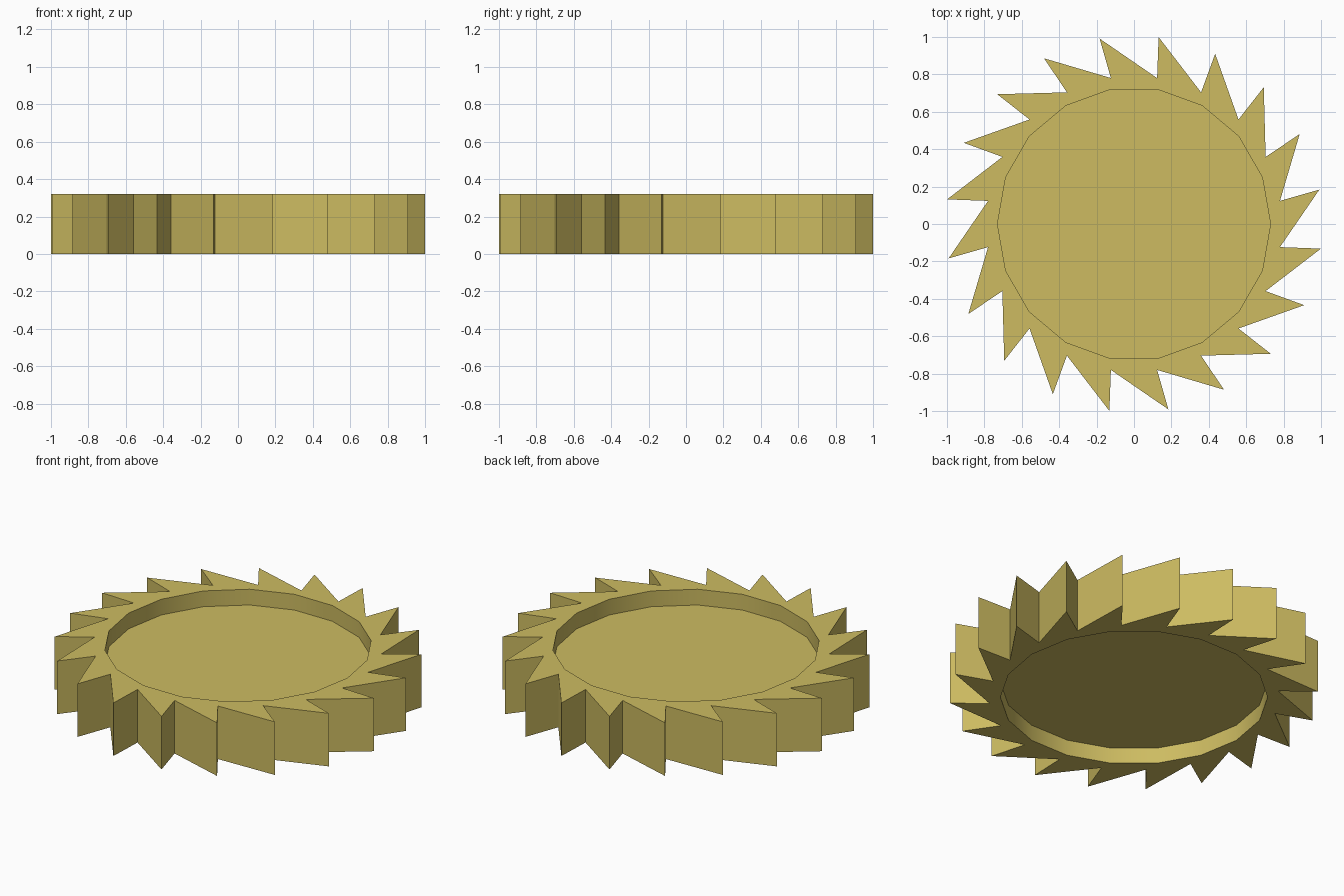
import bpy, bmesh, math

if "Cube" in bpy.data.objects:
    bpy.data.objects.remove(bpy.data.objects["Cube"])

H, DEPTH = 0.32, 0.095         # thickness, recess depth
TEETH, SIDES = 20, 18          # saw teeth, sides of the recess
R_TIP, R_ROOT, R_IN = 1.008, 0.79, 0.73


def polar(r, deg):
    a = math.radians(deg)
    return r * math.cos(a), r * math.sin(a)


# Profiles: overhanging saw teeth outside, 18-sided recess inside
outer = []
for i in range(TEETH):
    outer += [polar(R_ROOT, 9 + 18 * i), polar(R_TIP, 28.5 + 18 * i)]
inner = [polar(R_IN, 360 / SIDES * i) for i in range(SIDES)]

bm = bmesh.new()


def ring(points, z):
    vs = [bm.verts.new((x, y, z)) for x, y in points]
    for i in range(len(vs)):
        bm.edges.new((vs[i - 1], vs[i]))
    return vs


def ring_edges(vs):
    return [bm.edges.get((vs[i - 1], vs[i])) for i in range(len(vs))]


def wall(a, b):
    for i in range(len(a)):
        bm.faces.new((a[i - 1], a[i], b[i], b[i - 1]))


# Rim face and recessed disc on top and bottom
rims = []
for z, floor_z in ((0, DEPTH), (H, H - DEPTH)):
    o, n, f = ring(outer, z), ring(inner, z), ring(inner, floor_z)
    bmesh.ops.triangle_fill(bm, use_beauty=True, normal=(0, 0, 1),
                            edges=ring_edges(o) + ring_edges(n))
    wall(n, f)
    bm.faces.new(f)
    rims.append(o)
# Toothed outer wall
wall(*rims)
bmesh.ops.recalc_face_normals(bm, faces=bm.faces[:])

mesh = bpy.data.meshes.new("saw_toothed_wheel")
bm.to_mesh(mesh)
bm.free()
wheel = bpy.data.objects.new("saw_toothed_wheel", mesh)
bpy.context.collection.objects.link(wheel)

# Olive brass colour
mat = bpy.data.materials.new("olive_brass")
mat.diffuse_color = (0.61, 0.50, 0.12, 1)
mat.use_nodes = True
mat.node_tree.nodes["Principled BSDF"].inputs["Base Color"].default_value = mat.diffuse_color
mesh.materials.append(mat)

# Smooth recess walls, sharp teeth
bpy.context.view_layer.objects.active = wheel
wheel.select_set(True)
bpy.ops.object.shade_smooth_by_angle(angle=math.radians(30))
